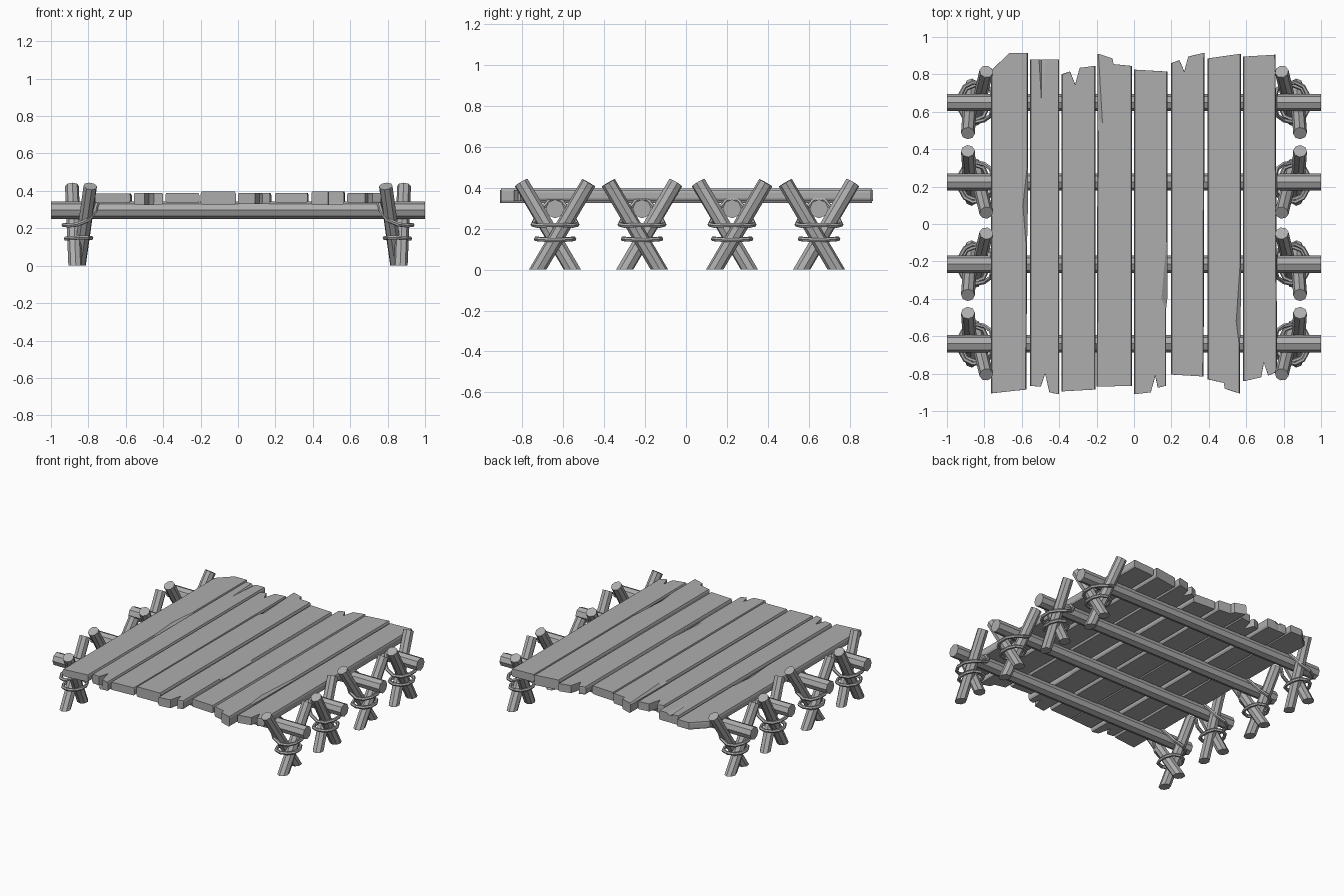
import bpy, bmesh
from mathutils import Vector

cube = bpy.data.objects.get("Cube")
if cube:
    bpy.data.objects.remove(cube)

wood = bpy.data.materials.new("weathered grey")
wood.use_nodes = True
GREY = (0.42, 0.42, 0.42, 1)
wood.diffuse_color = GREY
wood.node_tree.nodes["Principled BSDF"].inputs["Base Color"].default_value = GREY


def add_object(name, bm):
    bmesh.ops.recalc_face_normals(bm, faces=bm.faces[:])
    mesh = bpy.data.meshes.new(name)
    bm.to_mesh(mesh)
    bm.free()
    mesh.materials.append(wood)
    obj = bpy.data.objects.new(name, mesh)
    bpy.context.collection.objects.link(obj)
    return obj


def log(name, start, end, radius, sides=8, trim=False):
    """Faceted pole between two points, optionally cut flat at the ground."""
    start, end = Vector(start), Vector(end)
    axis = end - start
    if trim:
        start = start - axis * 0.15
        axis = end - start
    bm = bmesh.new()
    bmesh.ops.create_cone(bm, cap_ends=True, segments=sides, radius1=radius,
                          radius2=radius, depth=axis.length)
    turn = axis.to_track_quat('Z', 'Y').to_matrix()
    for v in bm.verts:
        v.co = turn @ v.co + (start + end) / 2
    if trim:
        cut = bmesh.ops.bisect_plane(bm, geom=bm.verts[:] + bm.edges[:] + bm.faces[:],
                                     plane_co=(0, 0, 0), plane_no=(0, 0, 1), clear_inner=True)
        edges = [e for e in cut["geom_cut"] if isinstance(e, bmesh.types.BMEdge)]
        bmesh.ops.contextual_create(bm, geom=edges)
    return add_object(name, bm)


def rope(name, points, radius=0.012, sides=6):
    """Closed faceted rope through the points."""
    curve = bpy.data.curves.new(name + " path", 'CURVE')
    curve.dimensions = '3D'
    curve.bevel_depth = radius
    curve.bevel_resolution = 1
    spline = curve.splines.new('POLY')
    spline.points.add(len(points) - 1)
    for p, co in zip(spline.points, points):
        p.co = (*co, 1)
    spline.use_cyclic_u = True
    path = bpy.data.objects.new(name + " path", curve)
    bpy.context.collection.objects.link(path)
    bpy.context.view_layer.update()
    bm = bmesh.new()
    bm.from_mesh(path.evaluated_get(bpy.context.evaluated_depsgraph_get()).to_mesh())
    bpy.data.objects.remove(path)
    for f in bm.faces:
        f.smooth = False
    return add_object(name, bm)


def plank(name, low, high, outline):
    """Board from a top outline. Four-value points split: top position, then lower position."""
    xs = [p[0] for p in outline]
    mid, half = (min(xs) + max(xs)) / 2, (max(xs) - min(xs)) / 2
    bevel = 0.012
    bm = bmesh.new()
    rings = []
    for z, inset in ((low, 0.007), (low + bevel, 0), (high - bevel, 0), (high, 0.005)):
        shrink = 1 - inset / half
        level = [p[:2] if z == high else p[-2:] for p in outline]
        rings.append([bm.verts.new((mid + (x - mid) * shrink, y, z)) for x, y in level])
    bm.faces.new(rings[0])
    bm.faces.new(rings[-1])
    n = len(outline)
    for a, b in zip(rings, rings[1:]):
        for i in range(n):
            j = (i + 1) % n
            bm.faces.new((a[i], a[j], b[j], b[i]))
    return add_object(name, bm)


# Deck boards: back end left to right, then front end right to left
plank("plank_1", .335, .385, [(-.765, .82), (-.665, .915), (-.567, .915), (-.567, .3),
      (-.59, .1, -.567, .1), (-.572, -.12), (-.575, -.885), (-.765, -.905)])
plank("plank_2", .325, .39, [(-.557, .88), (-.51, .88), (-.495, .64, -.495, .878), (-.467, .88),
      (-.4, .88), (-.4, -.91), (-.45, -.9), (-.475, -.8), (-.5, -.87), (-.557, -.865)])
plank("plank_3", .335, .39, [(-.388, .8), (-.345, .815), (-.315, .745), (-.29, .835),
      (-.207, .845), (-.207, -.885), (-.388, -.895)])
plank("plank_4", .325, .397, [(-.195, .91), (-.115, .885), (-.11, .855), (-.012, .845),
      (-.012, -.865), (-.2, -.87), (-.195, .5), (-.172, .54, -.195, .56)])
plank("plank_5", .33, .39, [(0, .825), (.178, .815), (.178, -.1), (.15, -.4, .178, -.4),
      (.172, -.45), (.172, -.865), (.13, -.875), (.115, -.81), (.09, -.9), (0, -.91)])
plank("plank_6", .335, .39, [(.197, .86), (.24, .875), (.268, .815), (.29, .895),
      (.378, .915), (.372, -.815), (.197, -.805)])
plank("plank_7", .325, .397, [(.392, .885), (.573, .91), (.573, -.2), (.55, -.52, .57, -.52),
      (.567, -.65), (.567, -.905), (.485, -.88), (.48, -.85), (.392, -.83)])
plank("plank_8", .335, .39, [(.583, .895), (.757, .905), (.765, -.79), (.72, -.81),
      (.695, -.74), (.68, -.82), (.583, -.84)])

# Cross beams, each carried by a lashed trestle at both ends
for row, (y, flip) in enumerate(((.65, 1), (.225, -1), (-.215, 1), (-.64, -1)), 1):
    log(f"beam_{row}", (-1, y, .297), (1, y, .297), .046)
    for side, s in (("left", 1), ("right", -1)):
        tag = f"{side}_{row}"
        # Crossed legs: the inner one leans towards the deck
        log(f"inner_leg_{tag}", (s * .85, y - flip * .085, 0),
            (s * .79, y + flip * .165, .425), .037, trim=True)
        log(f"outer_leg_{tag}", (s * .87, y + flip * .085, 0),
            (s * .888, y - flip * .165, .425), .037, trim=True)
        # Lower lashing around the crossing
        half = [(.92, .03, .145), (.895, .075, .148), (.85, .092, .15),
                (.805, .075, .15), (.785, .03, .148)]
        rope(f"lower_lashing_{tag}",
             [(s * a, y + b, c) for a, b, c in half]
             + [(s * a, y - b, c) for a, b, c in reversed(half)])
        # Upper lashing, rising over the beam on the deck side
        half = [(.932, .035, .218), (.905, .085, .215), (.86, .108, .22),
                (.80, .095, .245), (.765, .07, .29), (.752, .025, .34)]
        rope(f"upper_lashing_{tag}",
             [(s * a, y + b, c) for a, b, c in half]
             + [(s * a, y - b, c) for a, b, c in reversed(half)])
